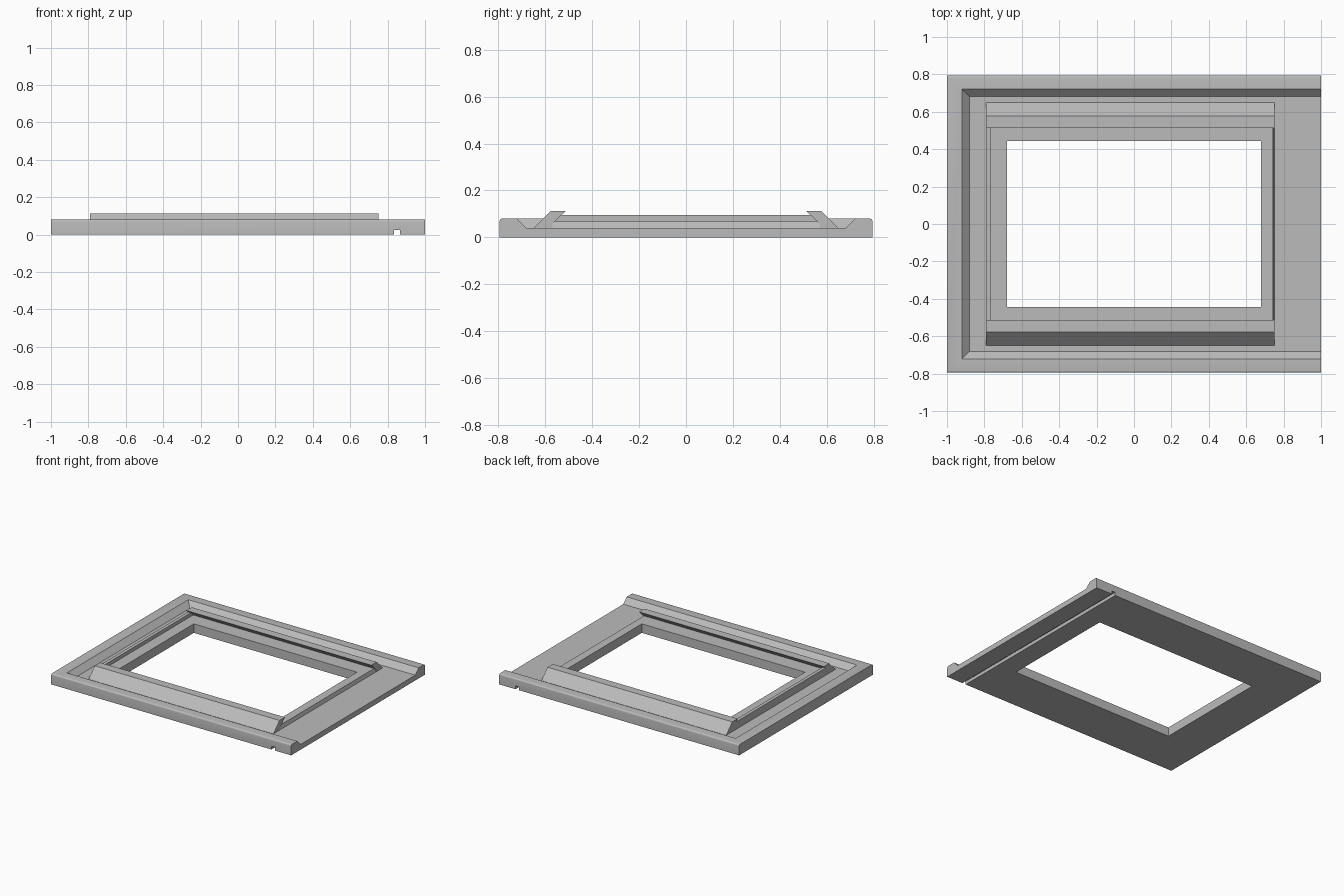
import bpy, bmesh, math

cube = bpy.data.objects.get("Cube")
if cube:
    bpy.data.objects.remove(cube, do_unlink=True)

# Single flat grey
GREY = (0.5, 0.5, 0.5, 1)
mat = bpy.data.materials.new("plain grey")
mat.use_nodes = True
mat.diffuse_color = GREY
mat.node_tree.nodes["Principled BSDF"].inputs["Base Color"].default_value = GREY

HALF_Y = 0.795
RAIL_X = (-0.79, 0.75)
FLOOR, RIM, LEDGE = 0.04, 0.08, 0.068


def loft(name, ring_a, ring_b):
    """Solid between two matching rings of points."""
    bm = bmesh.new()
    a = [bm.verts.new(p) for p in ring_a]
    b = [bm.verts.new(p) for p in ring_b]
    n = len(a)
    bm.faces.new(a)
    bm.faces.new(b[::-1])
    for i in range(n):
        j = (i + 1) % n
        bm.faces.new((a[i], b[i], b[j], a[j]))
    bmesh.ops.recalc_face_normals(bm, faces=bm.faces)
    mesh = bpy.data.meshes.new(name)
    bm.to_mesh(mesh)
    bm.free()
    mesh.materials.append(mat)
    obj = bpy.data.objects.new(name, mesh)
    bpy.context.scene.collection.objects.link(obj)
    return obj


def along_x(name, profile, x0, x1):
    return loft(name, [(x0, y, z) for y, z in profile], [(x1, y, z) for y, z in profile])


def along_y(name, profile, half):
    return loft(name, [(x, -half, z) for x, z in profile], [(x, half, z) for x, z in profile])


def rect(x0, x1, half, z):
    return [(x0, -half, z), (x1, -half, z), (x1, half, z), (x0, half, z)]


def box_profile(a0, a1, z0, z1):
    return [(a0, z0), (a1, z0), (a1, z1), (a0, z1)]


def cut(obj, cutter):
    cutter.hide_render = True
    mod = obj.modifiers.new("cut", 'BOOLEAN')
    mod.operation = 'DIFFERENCE'
    mod.solver = 'EXACT'
    mod.object = cutter
    bpy.context.view_layer.objects.active = obj
    bpy.ops.object.modifier_apply(modifier=mod.name)


# Base frame with rounded long top edges
r = 0.01
arc = [(HALF_Y - r + r * math.cos(t), RIM - r + r * math.sin(t))
       for t in (math.pi / 2 * k / 4 for k in range(5))]
side = [(HALF_Y, 0)] + arc
base = along_x("base_frame", side + [(-y, z) for y, z in reversed(side)], -1, 1)

# Raised ledge with a slightly sloping right end
ledge = along_y("inner_ledge", [(RAIL_X[0], 0.03), (RAIL_X[1], 0.03),
                                (RAIL_X[1], FLOOR), (0.742, LEDGE), (RAIL_X[0], LEDGE)], 0.575)

# Sloped recess open on the right, window, and underside groove
recess = loft("recess_cutter", rect(-0.88, 1.1, 0.682, FLOOR), rect(-0.96, 1.1, 0.762, 0.12))
window = loft("window_cutter", rect(-0.68, 0.68, 0.445, -0.1), rect(-0.68, 0.68, 0.445, 0.2))
groove = along_y("groove_cutter", box_profile(0.835, 0.865, -0.1, 0.025), 1)
for cutter in (recess, window, groove):
    cut(base, cutter)
cut(ledge, window)
for cutter in (recess, window, groove):
    bpy.data.objects.remove(cutter, do_unlink=True)

# Undercut dovetail rails, front and back
rail = [(0.65, 0.03), (0.65, FLOOR), (0.577, 0.113), (0.513, 0.113), (0.57, 0.058), (0.57, 0.03)]
for name, s in (("front_rail", -1), ("back_rail", 1)):
    along_x(name, [(s * y, z) for y, z in rail], *RAIL_X)

# Low stop wall at the left end, tucked under the rails
along_x("left_stop", [(-0.57, 0.03), (0.57, 0.03), (0.57, 0.06), (0.532, 0.095),
                      (-0.532, 0.095), (-0.57, 0.06)], RAIL_X[0], -0.765)

# Smooth only the rounded edges
bpy.ops.object.select_all(action='DESELECT')
base.select_set(True)
bpy.context.view_layer.objects.active = base
bpy.ops.object.shade_smooth_by_angle(angle=math.radians(30))
